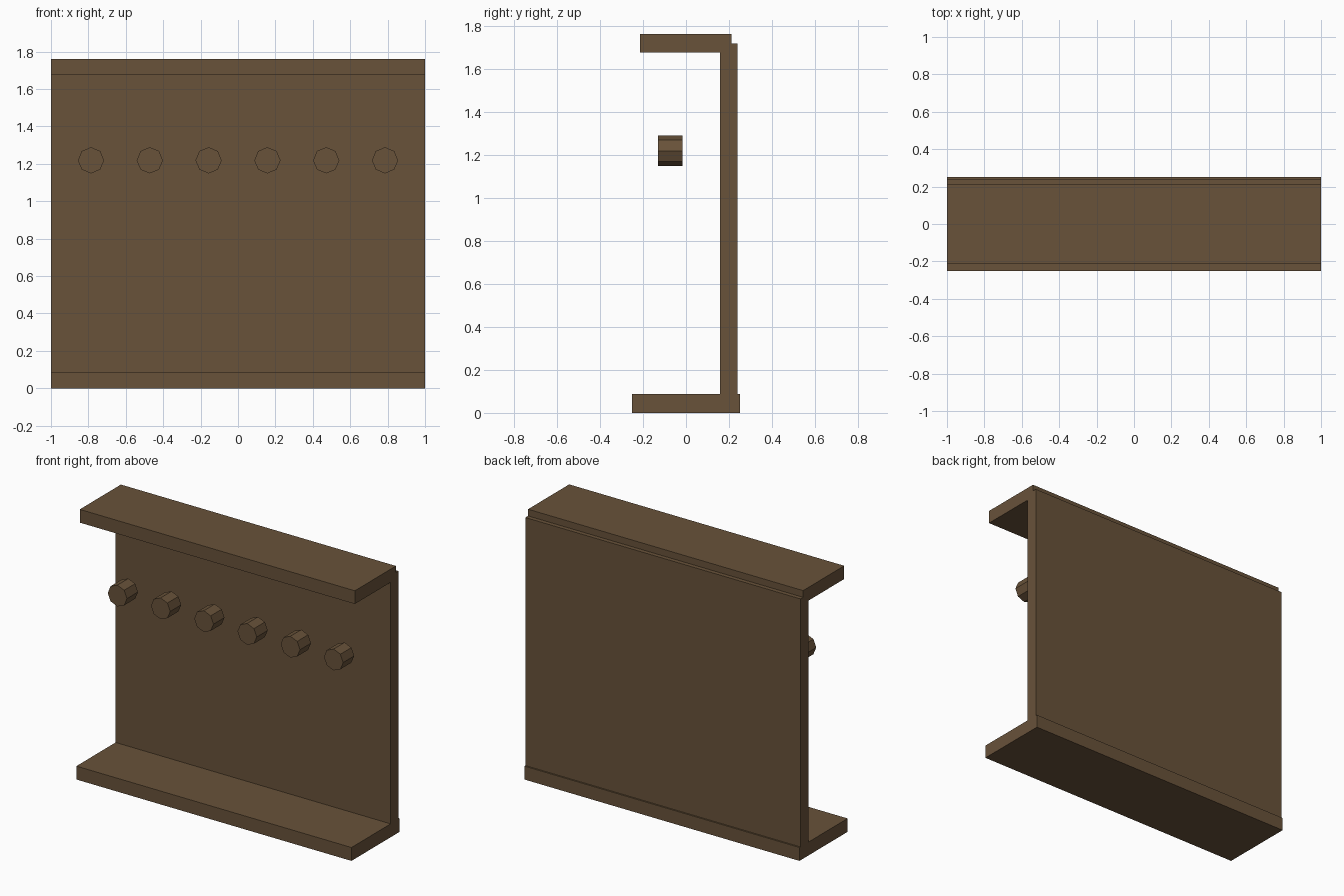
import bpy, math

if "Cube" in bpy.data.objects:
    bpy.data.objects.remove(bpy.data.objects["Cube"])

# Single dark wood colour
wood = bpy.data.materials.new("dark brown wood")
wood.diffuse_color = (0.14, 0.085, 0.042, 1)
wood.use_nodes = True
wood.node_tree.nodes["Principled BSDF"].inputs["Base Color"].default_value = wood.diffuse_color


def board(name, y0, y1, z0, z1):
    """Full-width plank spanning the given depth and height."""
    bpy.ops.mesh.primitive_cube_add(size=1, location=(0, (y0 + y1) / 2, (z0 + z1) / 2))
    ob = bpy.context.object
    ob.name = name
    ob.scale = (2, y1 - y0, z1 - z0)
    bpy.ops.object.transform_apply(location=False, rotation=False, scale=True)
    ob.data.materials.append(wood)


# Planks: base, upright back and top shelf
board("base_shelf", -0.25, 0.25, 0, 0.088)
board("back_panel", 0.157, 0.24, 0.044, 1.718)
board("top_shelf", -0.215, 0.212, 1.675, 1.762)

# Row of eight-sided pegs, a corner pointing up
for i in range(6):
    bpy.ops.mesh.primitive_cylinder_add(
        vertices=8, radius=0.07, depth=0.114,
        location=(-0.786 + i * 0.3144, -0.073, 1.219),
        rotation=(math.pi / 2, 0, 0))
    peg = bpy.context.object
    peg.name = f"peg_{i + 1}"
    peg.data.materials.append(wood)
